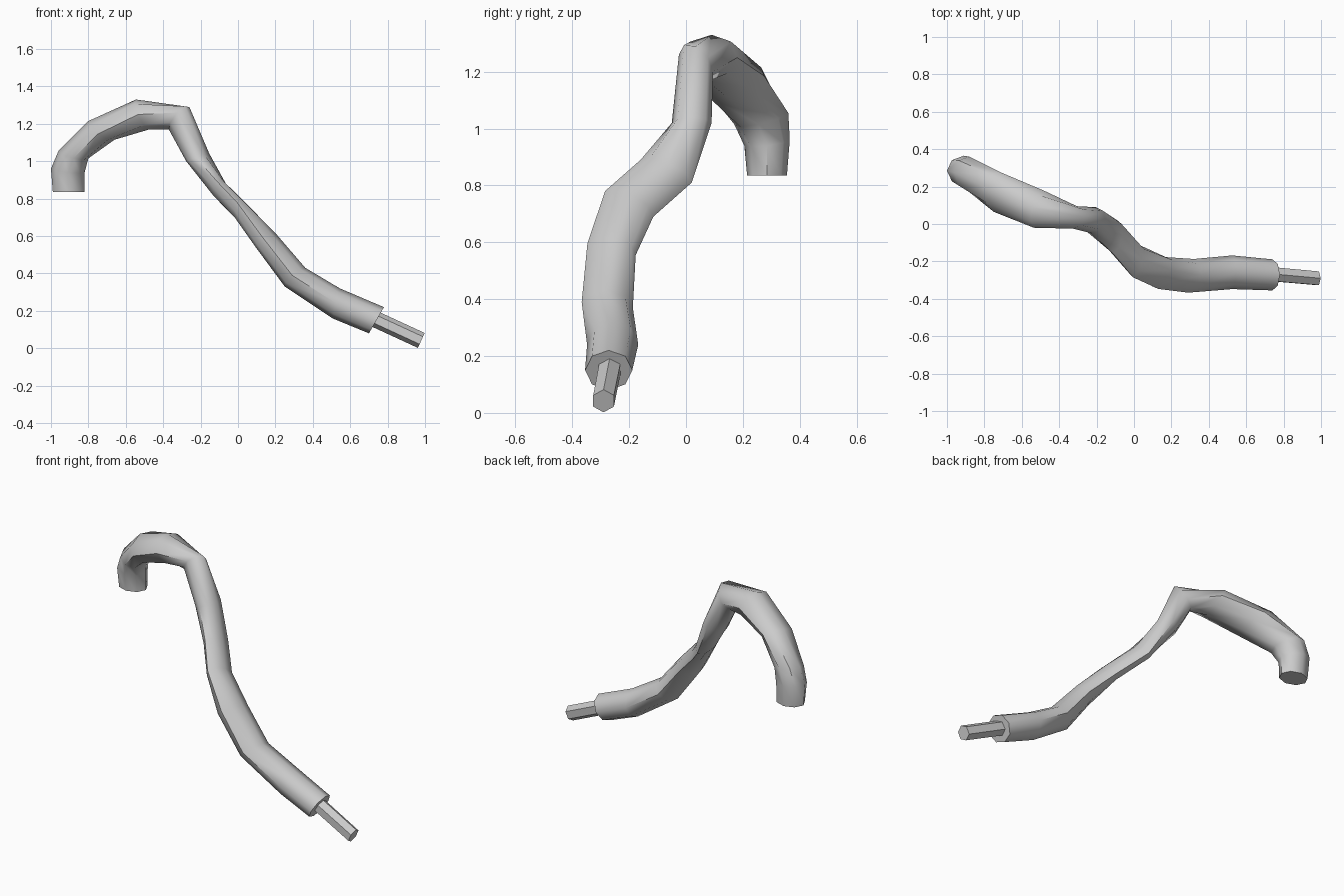
import bpy, bmesh, math
from mathutils import Vector


def loft(name, rings, sides):
    """Skin a capped tube through rings of (centre, half-axis u, half-axis v)."""
    bm = bmesh.new()
    loops = []
    for c, u, v in rings:
        c, u, v = Vector(c), Vector(u), Vector(v)
        angles = [2 * math.pi * i / sides for i in range(sides)]
        loops.append([bm.verts.new(c + u * math.cos(a) + v * math.sin(a)) for a in angles])
    for a, b in zip(loops, loops[1:]):
        for i in range(sides):
            j = (i + 1) % sides
            bm.faces.new((a[i], a[j], b[j], b[i]))
    bm.faces.new(loops[0])
    bm.faces.new(loops[-1])
    bmesh.ops.recalc_face_normals(bm, faces=bm.faces)
    mesh = bpy.data.meshes.new(name)
    bm.to_mesh(mesh)
    bm.free()
    obj = bpy.data.objects.new(name, mesh)
    bpy.context.collection.objects.link(obj)
    bpy.ops.object.select_all(action='DESELECT')
    obj.select_set(True)
    bpy.context.view_layer.objects.active = obj
    bpy.ops.object.shade_smooth_by_angle(angle=math.radians(50))
    return obj


# Bent hose: hooked open end, high bend, flattened middle, straight tail
hose_rings = [
    ((-0.905, 0.285, 0.835), (-0.085, 0, 0), (0, 0.07, 0)),
    ((-0.91, 0.285, 0.95), (-0.09, 0, 0.01), (0, 0.08, 0.01)),
    ((-0.88, 0.265, 1.035), (-0.08, 0.01, 0.02), (0, 0.095, 0.02)),
    ((-0.73, 0.17, 1.165), (-0.07, 0.03, 0.05), (0.02, 0.105, 0.02)),
    ((-0.51, 0.08, 1.25), (-0.035, 0.01, 0.08), (0.025, 0.10, 0)),
    ((-0.315, 0.035, 1.23), (0.055, 0, 0.06), (0.01, 0.06, -0.03)),
    ((-0.215, 0.02, 1.02), (0.062, 0, 0.02), (0.01, 0.07, 0)),
    ((-0.10, -0.07, 0.85), (0.037, 0.01, 0.027), (0.01, 0.09, -0.04)),
    ((0.015, -0.20, 0.735), (0.033, 0.01, 0.035), (0.02, 0.085, -0.045)),
    ((0.15, -0.262, 0.575), (0.055, 0.015, 0.035), (0.02, 0.085, -0.02)),
    ((0.305, -0.277, 0.38), (0.055, 0, 0.05), (0.015, 0.09, -0.01)),
    ((0.525, -0.258, 0.24), (0.02, 0, 0.08), (0, 0.09, 0)),
    ((0.74, -0.272, 0.15), (0.04, 0, 0.07), (0, 0.083, 0)),
]
loft("bent_hose", hose_rings, 8)

# Thin rod sticking out of the tail
loft("end_rod", [
    ((0.735, -0.268, 0.155), (0.018, 0, 0.04), (0, 0.043, 0)),
    ((0.98, -0.29, 0.042), (0.018, 0, 0.04), (0, 0.042, 0)),
], 6)
